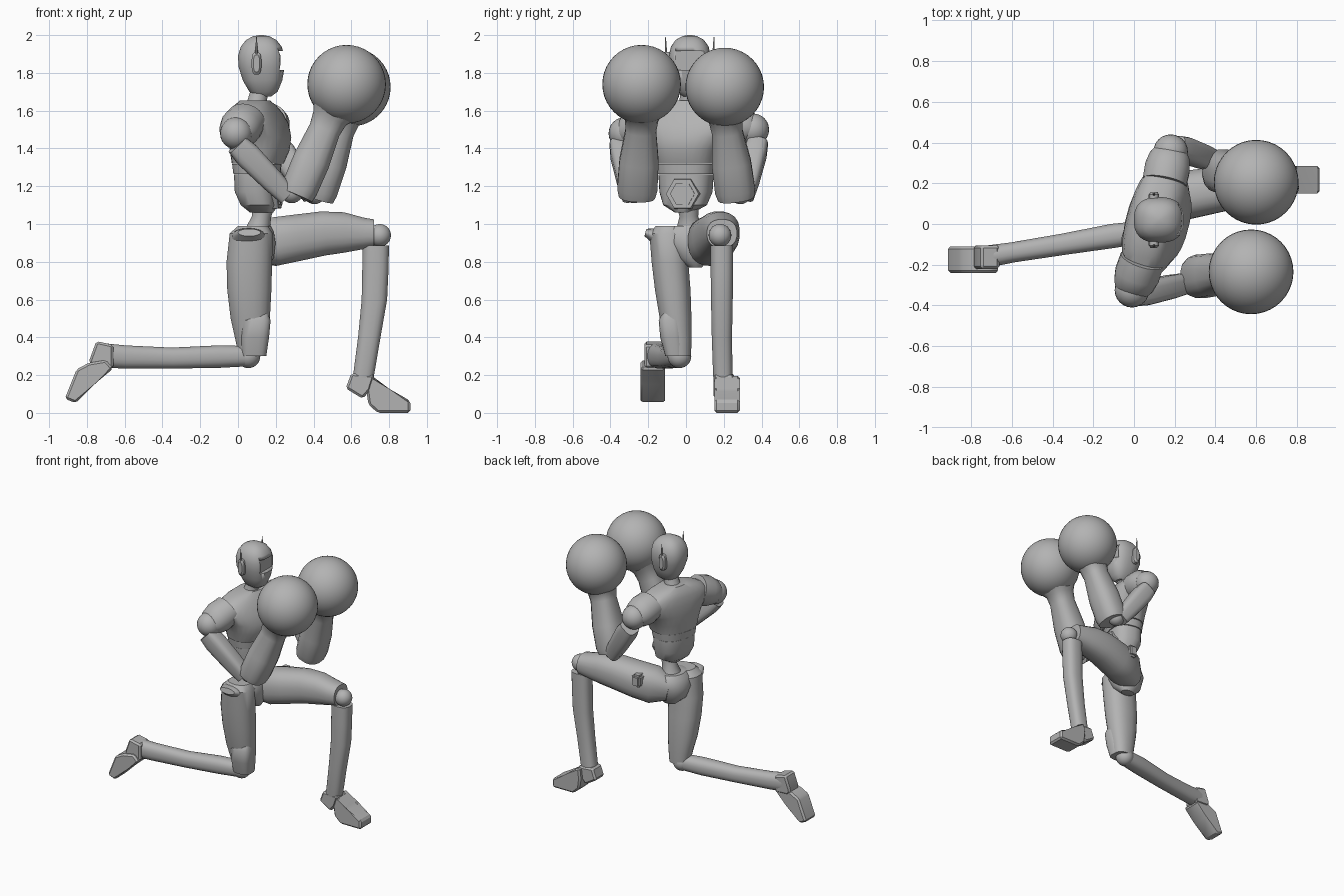
import bpy, bmesh, math
from mathutils import Vector, Matrix

cube = bpy.data.objects.get("Cube")
if cube:
    bpy.data.objects.remove(cube)

grey = bpy.data.materials.new("plain_grey")
grey.use_nodes = True
grey.diffuse_color = (0.45, 0.45, 0.45, 1)
grey.node_tree.nodes["Principled BSDF"].inputs["Base Color"].default_value = (0.45, 0.45, 0.45, 1)


def finish(name, bm, angle=35):
    bmesh.ops.recalc_face_normals(bm, faces=bm.faces)
    mesh = bpy.data.meshes.new(name)
    bm.to_mesh(mesh)
    bm.free()
    mesh.materials.append(grey)
    ob = bpy.data.objects.new(name, mesh)
    bpy.context.collection.objects.link(ob)
    bpy.ops.object.select_all(action='DESELECT')
    ob.select_set(True)
    bpy.context.view_layer.objects.active = ob
    bpy.ops.object.shade_smooth_by_angle(angle=math.radians(angle))
    return ob


def loft(name, sections, side=(0, 1, 0), power=2.0, n=20, flat=None):
    """Skin rings along a path; a section is x, y, z, half width along side, half depth."""
    bm = bmesh.new()
    pts = [Vector(s[:3]) for s in sections]
    rings = []
    for i, s in enumerate(sections):
        tangent = pts[min(i + 1, len(pts) - 1)] - pts[max(i - 1, 0)]
        tangent = Vector(flat) if flat else tangent.normalized()
        u = Vector(side)
        u = (u - tangent * u.dot(tangent)).normalized()
        v = tangent.cross(u)
        ring = []
        for k in range(n):
            a = 2 * math.pi * (k + 0.5) / n
            c, d = math.cos(a), math.sin(a)
            c = math.copysign(abs(c) ** (2 / power), c)
            d = math.copysign(abs(d) ** (2 / power), d)
            ring.append(bm.verts.new(pts[i] + u * c * s[3] + v * d * s[4]))
        rings.append(ring)
    for r, q in zip(rings, rings[1:]):
        for k in range(n):
            bm.faces.new((r[k], r[(k + 1) % n], q[(k + 1) % n], q[k]))
    bm.faces.new(rings[0])
    bm.faces.new(rings[-1])
    return finish(name, bm)


def ball(name, centre, r, scale=(1, 1, 1), seg=24):
    bm = bmesh.new()
    m = Matrix.Translation(centre) @ Matrix.Diagonal((*scale, 1))
    bmesh.ops.create_uvsphere(bm, u_segments=seg, v_segments=seg // 2, radius=r, matrix=m)
    return finish(name, bm)


def box(name, centre, size, bevel=0.0):
    bm = bmesh.new()
    m = Matrix.Translation(centre) @ Matrix.Diagonal((*size, 1))
    bmesh.ops.create_cube(bm, size=1, matrix=m)
    if bevel:
        bmesh.ops.bevel(bm, geom=bm.edges[:], offset=bevel, segments=2, affect='EDGES')
    return finish(name, bm)


def prism(name, outline, y0, y1, taper=1.0):
    """Side outline in x and z, extruded along y."""
    bm = bmesh.new()
    a = [bm.verts.new((x, y0, z)) for x, z in outline]
    b = [bm.verts.new((x, y1, z)) for x, z in outline]
    bm.faces.new(a)
    bm.faces.new(b)
    for k in range(len(a)):
        j = (k + 1) % len(a)
        bm.faces.new((a[k], a[j], b[j], b[k]))
    bmesh.ops.bevel(bm, geom=bm.edges[:], offset=0.012, segments=1, affect='EDGES')
    return finish(name, bm, 30)


# Head with a recessed visor
UP = (0, 0, 1)
head = loft("head", [
    (.135, .02, 1.675, .035, .04), (.135, .02, 1.70, .065, .075), (.13, .02, 1.76, .088, .105),
    (.125, .02, 1.83, .108, .122), (.123, .02, 1.89, .112, .124), (.123, .02, 1.94, .1, .108),
    (.123, .02, 1.975, .075, .08), (.123, .02, 1.994, .04, .043), (.123, .02, 2, .01, .01)],
    power=2.5, n=28, flat=UP)
cutter = box("visor_cutter", (.27, .02, 1.865), (.11, .15, .1))
cut = head.modifiers.new("visor", 'BOOLEAN')
cut.operation = 'DIFFERENCE'
cut.object = cutter
bpy.context.view_layer.objects.active = head
bpy.ops.object.modifier_apply(modifier="visor")
bpy.data.objects.remove(cutter)

# Ear pods and antennas
for label, s in (("left", 1), ("right", -1)):
    loft(label + "_ear_pod", [(.098, .02 + s * .1, 1.85, .06, .026), (.098, .02 + s * .125, 1.85, .06, .026),
                              (.098, .02 + s * .137, 1.85, .045, .016)], side=UP, power=3)
    loft(label + "_antenna", [(.098, .02 + s * .126, 1.9, .008, .008),
                              (.098, .02 + s * .128, 1.99, .002, .002)], n=6)

# Torso, turned with the shoulders
TURN = (.26, .966, 0)
loft("neck", [(.09, .02, 1.6, .075, .075), (.1, .02, 1.65, .055, .052), (.12, .02, 1.72, .05, .05)], flat=UP)
loft("chest", [
    (.105, 0, 1.32, .165, .13), (.115, 0, 1.39, .185, .15), (.115, .01, 1.46, .225, .155),
    (.105, .015, 1.53, .29, .14), (.095, .02, 1.585, .27, .12), (.09, .02, 1.625, .19, .1),
    (.09, .02, 1.655, .09, .075)], side=TURN, power=2.5, n=28, flat=UP)
loft("rib_band", [(.1, 0, 1.265, .15, .118), (.1, 0, 1.318, .158, .124)], side=TURN, power=2.5, flat=UP)
loft("abdomen", [(.125, -.01, 1.06, .045, .06), (.115, -.005, 1.1, .115, .095), (.1, 0, 1.17, .14, .11),
                 (.1, 0, 1.262, .145, .114)], side=TURN, power=2.6, flat=UP)
loft("buckle_rim", [(.17, -.01, 1.16, .095, .095), (.222, -.02, 1.16, .088, .088)], n=6, side=UP)
loft("buckle_face", [(.2, -.015, 1.16, .066, .066), (.23, -.02, 1.16, .066, .066)], n=6, side=UP)
loft("waist", [(.1, .02, .92, .09, .08), (.105, .02, .98, .07, .065), (.125, .015, 1.04, .05, .052),
               (.135, .01, 1.1, .06, .06)], flat=UP)

# Arms: shoulder, elbow, wrist and glove centres
arms = {
    "right": ((-.01, -.325, 1.48), (-.005, -.35, 1.42), (.26, -.29, 1.15), (.31, -.26, 1.15),
              (.485, -.235, 1.56), (.575, -.235, 1.74), -1),
    "left": ((.18, .355, 1.5), (.2, .38, 1.43), (.39, .31, 1.15), (.42, .265, 1.14),
             (.55, .21, 1.55), (.6, .205, 1.725), 1)}
for label, (sh, top, low, elbow, wrist, glove, s) in arms.items():
    sh, top, low, elbow, wrist = map(Vector, (sh, top, low, elbow, wrist))
    root = Vector((.095 + s * .055, .015 + s * .19, 1.545))
    loft(label + "_shoulder_sleeve", [(*root, .11, .1), (*root.lerp(sh, .5), .112, .108),
                                      (*root.lerp(sh, .85), .1, .09), (*sh, .085, .07)], side=(1, 0, 0))
    ball(label + "_shoulder_joint", sh, .085)
    loft(label + "_upper_arm", [(*top, .055, .06), (*top.lerp(low, .2), .062, .07),
                                (*top.lerp(low, .7), .058, .062), (*low, .05, .052)], power=3.5, n=16)
    ball(label + "_elbow_joint", low.lerp(elbow, .5) + Vector((0, 0, .02)), .06)
    loft(label + "_forearm", [(*elbow, .098, .09), (*elbow.lerp(wrist, .1), .108, .098),
                              (*elbow.lerp(wrist, .45), .105, .1), (*elbow.lerp(wrist, .85), .082, .085),
                              (*wrist, .09, .095), (*wrist.lerp(Vector(glove), .25), .12, .125)],
         power=2.6, n=16)
    ball(label + "_glove", glove, .208, seg=40)

# Pelvis and hip fittings
loft("pelvis", [(.1, .05, .77, .035, .05), (.09, .03, .82, .09, .1), (.085, .01, .9, .14, .115),
                (.09, .0, .96, .14, .1), (.095, .01, .99, .1, .08)], n=24, flat=UP)
loft("right_hip_flare", [(.06, -.1, .9, .1, .06), (.06, -.16, .94, .09, .045),
                         (.06, -.215, .955, .06, .02)], side=(1, 0, 0))
box("left_hip_bracket", (.23, .235, .97), (.07, .08, .09), .015)

# Kneeling right leg
loft("right_thigh", [
    (.08, -.09, .99, .07, .08), (.07, -.09, .95, .105, .115), (.06, -.085, .8, .098, .122),
    (.06, -.07, .65, .095, .118), (.065, -.055, .5, .085, .105), (.072, -.04, .38, .07, .085),
    (.075, -.035, .3, .062, .073)], flat=UP, power=2.3)
loft("right_knee_guard", [(.085, -.06, .3, .05, .065), (.09, -.075, .4, .062, .075),
                          (.095, -.085, .49, .06, .078), (.1, -.09, .525, .035, .06)], flat=UP, power=3)
ball("right_knee_joint", (.055, -.035, .3), .063)
loft("right_shin", [
    (.03, -.04, .3, .055, .055), (-.1, -.058, .298, .06, .06), (-.35, -.1, .29, .053, .056),
    (-.6, -.14, .296, .05, .062), (-.72, -.16, .305, .055, .065)], power=2.4)
prism("right_heel", [(-.66, .36), (-.75, .38), (-.79, .27), (-.77, .24), (-.66, .235)], -.22, -.105)
prism("right_foot", [(-.7, .28), (-.79, .265), (-.855, .23), (-.917, .075), (-.86, .052),
                     (-.75, .16), (-.66, .235)], -.24, -.11)

# Raised left leg
loft("left_thigh", [
    (.08, .08, .88, .07, .08), (.18, .12, .905, .115, .13), (.3, .15, .925, .118, .125),
    (.45, .175, .95, .11, .118), (.56, .185, .955, .1, .108), (.66, .19, .95, .088, .085),
    (.72, .19, .95, .08, .075)], power=2.4)
ball("left_knee_joint", (.75, .18, .94), .06)
loft("left_shin", [
    (.73, .19, .885, .06, .07), (.727, .19, .75, .06, .07), (.722, .19, .6, .058, .068),
    (.695, .19, .4, .054, .06), (.665, .195, .2, .052, .056), (.655, .2, .14, .05, .06)],
    flat=UP, power=2.6)
prism("left_heel", [(.6, .21), (.57, .13), (.66, .075), (.7, .12), (.725, .2)], .145, .255)
prism("left_foot", [(.69, .2), (.72, .19), (.79, .12), (.912, .065), (.912, 0), (.74, 0),
                    (.69, .045), (.68, .12)], .15, .285)
